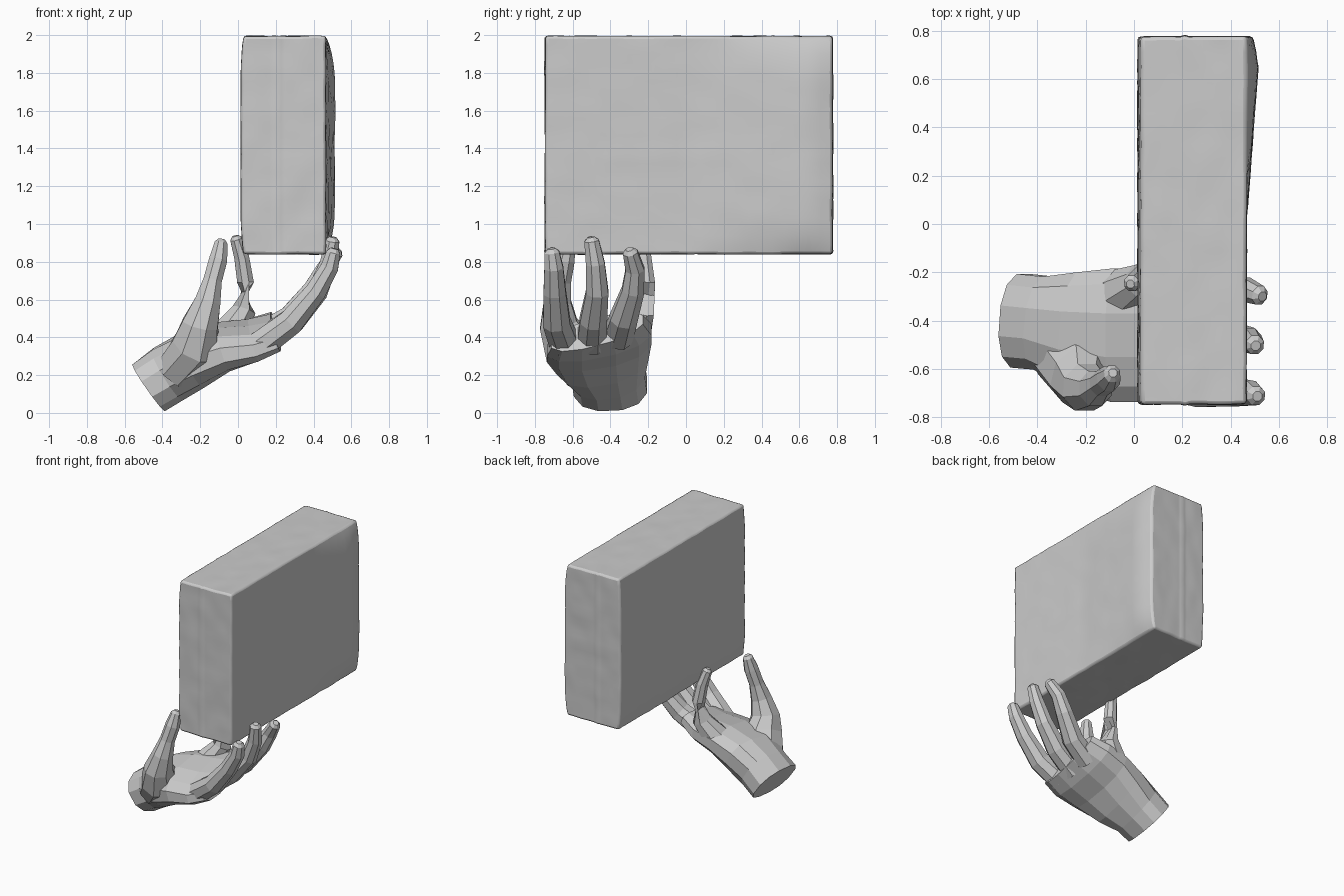
import bpy, bmesh, math
from mathutils import Vector, noise

cube = bpy.data.objects.get("Cube")
if cube:
    bpy.data.objects.remove(cube, do_unlink=True)

# Single plain grey for everything
grey = bpy.data.materials.new("light_grey")
grey.use_nodes = True
colour = (0.6, 0.6, 0.6, 1)
grey.diffuse_color = colour
grey.node_tree.nodes["Principled BSDF"].inputs["Base Color"].default_value = colour


def finish(name, bm):
    bmesh.ops.recalc_face_normals(bm, faces=bm.faces)
    mesh = bpy.data.meshes.new(name)
    bm.to_mesh(mesh)
    bm.free()
    mesh.materials.append(grey)
    obj = bpy.data.objects.new(name, mesh)
    bpy.context.collection.objects.link(obj)
    return obj


def loft(name, sections, sides, power=1.0, lean=0.0):
    """Skin rings; each section is (centre, half width, half depth)."""
    bm = bmesh.new()
    pts = [Vector(s[0]) for s in sections]
    rings = []
    for i, (_, wide, deep) in enumerate(sections):
        along = (pts[min(i + 1, len(pts) - 1)] - pts[max(i - 1, 0)]).normalized()
        side = Vector((0, 1, 0))
        side = (side - along * side.dot(along)).normalized()
        up = along.cross(side)
        if up.z < 0:
            up = -up
        # Lean lifts the far edge of the palm progressively from the wrist
        side = side + up * lean * i / (len(sections) - 1)
        ring = []
        for k in range(sides):
            a = math.tau * (k + 0.5) / sides
            c, s = math.cos(a), math.sin(a)
            u = math.copysign(abs(c) ** power, c) * wide
            v = math.copysign(abs(s) ** power, s) * deep
            ring.append(bm.verts.new(pts[i] + side * u + up * v))
        rings.append(ring)
    for a, b in zip(rings, rings[1:]):
        for k in range(sides):
            j = (k + 1) % sides
            bm.faces.new((a[k], a[j], b[j], b[k]))
    bm.faces.new(rings[0])
    bm.faces.new(rings[-1])
    return finish(name, bm)


def finger(name, points, radii):
    """Tapered finger with a rounded tip."""
    sections = [(p, r, r * 0.95) for p, r in zip(points, radii)]
    last, before = Vector(points[-1]), Vector(points[-2])
    tip = last + (last - before).normalized() * radii[-1] * 0.5
    sections.append((tip, radii[-1] * 0.5, radii[-1] * 0.5))
    return loft(name, sections, 8)


# Palm and cut wrist
loft("palm", [
    ((-0.47, -0.40, 0.135), 0.20, 0.155),
    ((-0.37, -0.41, 0.205), 0.20, 0.16),
    ((-0.24, -0.44, 0.28), 0.25, 0.155),
    ((-0.08, -0.46, 0.35), 0.285, 0.125),
    ((0.08, -0.46, 0.385), 0.285, 0.10),
    ((0.20, -0.47, 0.43), 0.25, 0.08),
], 12, power=0.85, lean=0.25)

# Four fingers and the thumb
slim = (0.085, 0.078, 0.064, 0.054, 0.042)
finger("index_finger", [(0.12, -0.64, 0.36), (0.28, -0.685, 0.48), (0.41, -0.695, 0.64),
                        (0.485, -0.70, 0.77), (0.505, -0.71, 0.85)], slim)
finger("middle_finger", [(0.12, -0.50, 0.37), (0.29, -0.49, 0.49), (0.42, -0.47, 0.64),
                         (0.48, -0.48, 0.79), (0.50, -0.50, 0.91)], slim)
finger("ring_finger", [(0.12, -0.36, 0.40), (0.28, -0.33, 0.50), (0.40, -0.28, 0.65),
                       (0.46, -0.27, 0.76), (0.52, -0.295, 0.85)], slim)
finger("little_finger", [(-0.05, -0.28, 0.42), (0.03, -0.235, 0.54), (0.04, -0.21, 0.69),
                         (0.02, -0.225, 0.82), (-0.01, -0.245, 0.92)],
       (0.10, 0.072, 0.05, 0.045, 0.036))
finger("thumb", [(-0.32, -0.52, 0.22), (-0.22, -0.62, 0.35), (-0.20, -0.675, 0.47),
                 (-0.16, -0.68, 0.59), (-0.135, -0.66, 0.70), (-0.105, -0.64, 0.81),
                 (-0.09, -0.62, 0.90)],
       (0.13, 0.145, 0.108, 0.078, 0.056, 0.055, 0.038))

# Slightly swollen carton held upright by the fingertips
low, high = Vector((0.03, -0.745, 0.84)), Vector((0.465, 0.775, 1.995))
mid, half = (low + high) / 2, (high - low) / 2
bm = bmesh.new()
bmesh.ops.create_cube(bm, size=2)
bmesh.ops.subdivide_edges(bm, edges=bm.edges[:], cuts=23, use_grid_fill=True)
for v in bm.verts:
    x, y, z = v.co
    p = Vector((mid.x + x * half.x, mid.y + y * half.y, mid.z + z * half.z))
    belly = 1 - abs(z) ** 6
    if x > 0:
        # Right-hand wall swells toward the back, then rounds off
        back = max(0, min(1, y / 0.85))
        p.x += x * belly * 0.05 * back * (1 - 0.5 * max(0, (y - 0.85) / 0.15))
    else:
        p.x += x * belly * 0.015
    # Soft seam ridge on both ends
    if abs(y) > 0.99 and abs(x + 0.16) < 0.05:
        p.y += math.copysign(0.005, y)
    p += noise.noise_vector(p * 9) * 0.004
    v.co = p
carton = finish("carton", bm)
bevel = carton.modifiers.new("soft_edges", "BEVEL")
bevel.width = 0.014
bevel.segments = 2
bevel.limit_method = "ANGLE"
bevel.angle_limit = math.radians(45)
bpy.ops.object.select_all(action="DESELECT")
carton.select_set(True)
bpy.context.view_layer.objects.active = carton
bpy.ops.object.shade_smooth_by_angle(angle=math.radians(35))
